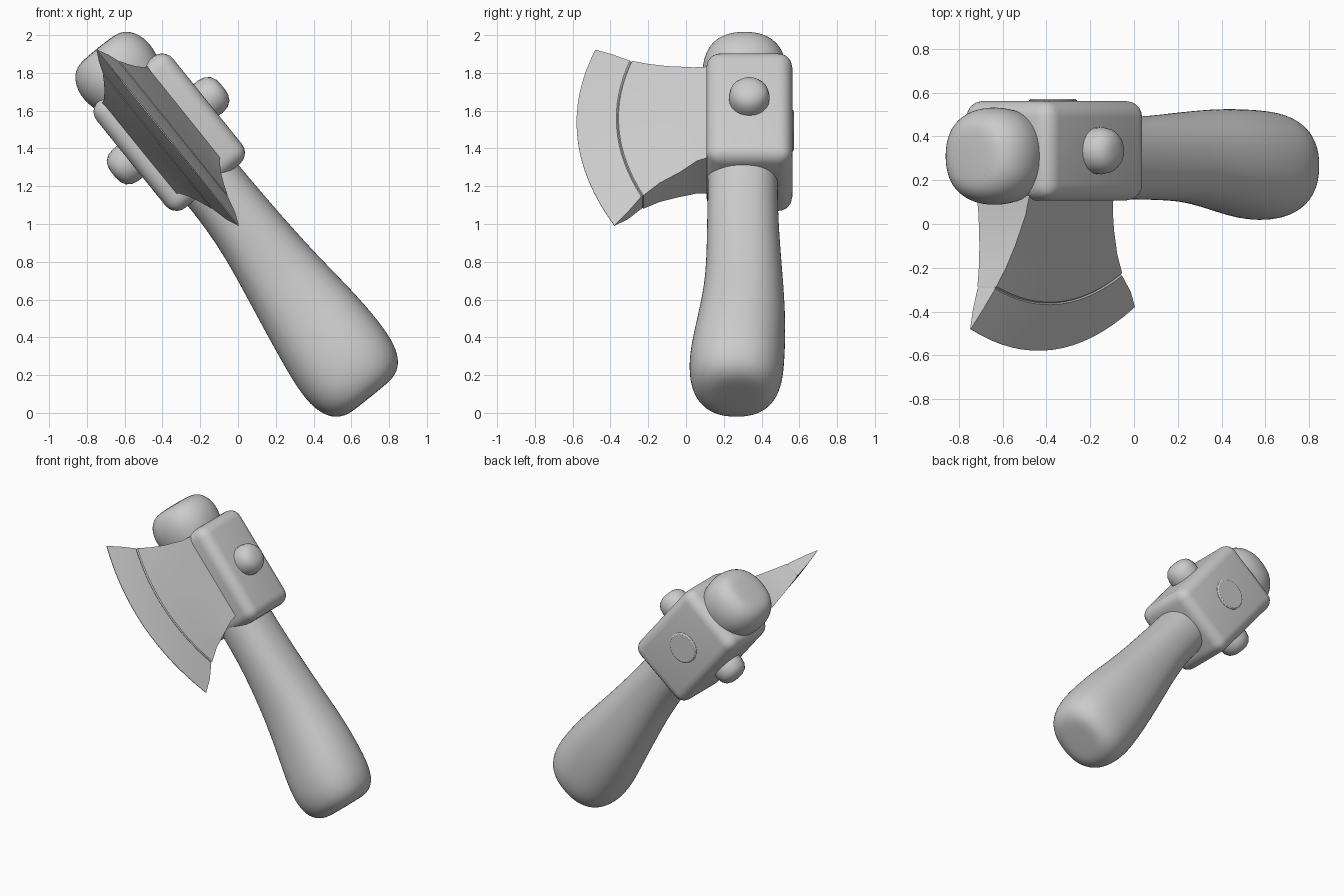
import bpy, bmesh, math
from mathutils import Matrix, Vector

if "Cube" in bpy.data.objects:
    bpy.data.objects.remove(bpy.data.objects["Cube"], do_unlink=True)

grey = bpy.data.materials.new("clay_grey")
grey.use_nodes = True
colour = (0.6, 0.6, 0.6, 1)
grey.diffuse_color = colour
grey.node_tree.nodes["Principled BSDF"].inputs["Base Color"].default_value = colour

# Parts are built upright (z along the handle), then leaned over together
LEAN = Matrix.Rotation(math.radians(-38.9), 4, 'Y')


def finish(name, bm, angle=35):
    bmesh.ops.recalc_face_normals(bm, faces=bm.faces)
    bm.transform(LEAN)
    mesh = bpy.data.meshes.new(name)
    bm.to_mesh(mesh)
    bm.free()
    mesh.materials.append(grey)
    obj = bpy.data.objects.new(name, mesh)
    bpy.context.collection.objects.link(obj)
    bpy.ops.object.select_all(action='DESELECT')
    obj.select_set(True)
    bpy.context.view_layer.objects.active = obj
    bpy.ops.object.shade_smooth_by_angle(angle=math.radians(angle))
    return obj


def loft(rings):
    bm = bmesh.new()
    loops = [[bm.verts.new(p) for p in ring] for ring in rings]
    n = len(loops[0])
    for a, b in zip(loops, loops[1:]):
        for i in range(n):
            j = (i + 1) % n
            bm.faces.new((a[i], a[j], b[j], b[i]))
    bm.faces.new(loops[0])
    bm.faces.new(loops[-1])
    return bm


def oval(z, x, y, rx, ry, n=24, power=0.88):
    def bulge(v):
        return math.copysign(abs(v) ** power, v)
    turns = [math.tau * i / n for i in range(n)]
    return [(x + rx * bulge(math.cos(a)), y + ry * bulge(math.sin(a)), z) for a in turns]


# Handle: swelling grip, slim neck and flared top knob
sections = [
    (-0.375, 0.60, 0.27, 0.10, 0.09), (-0.37, 0.60, 0.27, 0.17, 0.155),
    (-0.33, 0.60, 0.265, 0.235, 0.215), (-0.24, 0.60, 0.265, 0.275, 0.25),
    (-0.10, 0.605, 0.27, 0.283, 0.255), (0.13, 0.62, 0.295, 0.26, 0.235),
    (0.40, 0.63, 0.31, 0.22, 0.205), (0.75, 0.655, 0.30, 0.178, 0.19),
    (1.10, 0.655, 0.30, 0.17, 0.185), (1.60, 0.64, 0.31, 0.19, 0.19),
    (1.72, 0.635, 0.31, 0.215, 0.215), (1.81, 0.635, 0.31, 0.235, 0.23),
    (1.90, 0.635, 0.31, 0.215, 0.21), (1.955, 0.635, 0.31, 0.165, 0.165),
    (1.97, 0.635, 0.31, 0.10, 0.10),
]
handle = finish("handle", loft([oval(*s) for s in sections]), 180)
smooth = handle.modifiers.new("Smooth", 'SUBSURF')
smooth.levels = smooth.render_levels = 2

# Head block: softly rounded box around the top of the handle
bm = bmesh.new()
bmesh.ops.create_cube(bm, size=1, matrix=Matrix.Translation((0.65, 0.335, 1.385))
                      @ Matrix.Diagonal((0.52, 0.455, 0.73, 1)))
bmesh.ops.bevel(bm, geom=bm.edges[:], offset=0.075, segments=5, profile=0.5, affect='EDGES')
finish("head_block", bm, 60)


# Blade: wedge that fans out to a curved cutting edge
def blade_row(y_low, y_high, bow, z_low, z_high, half, n=16):
    side = []
    for i in range(n + 1):
        v = i / n
        y = y_low + (y_high - y_low) * v - bow * (1 - (2 * v - 1) ** 2)
        side.append((y, z_low + (z_high - z_low) * v))
    return ([(0.625 + half, y, z) for y, z in side]
            + [(0.625 - half, y, z) for y, z in reversed(side)])


rows = [
    (0.16, 0.16, 0, 1.12, 1.725, 0.16),
    (0.06, 0.04, 0.01, 1.10, 1.735, 0.138),
    (-0.03, -0.10, 0.04, 1.05, 1.77, 0.105),
    (-0.14, -0.20, 0.07, 0.995, 1.805, 0.08),
    (-0.225, -0.285, 0.10, 0.93, 1.845, 0.056),
    (-0.23, -0.29, 0.10, 0.93, 1.845, 0.047),
    (-0.237, -0.297, 0.10, 0.925, 1.85, 0.052),
    (-0.31, -0.39, 0.125, 0.835, 1.91, 0.03),
    (-0.38, -0.48, 0.145, 0.77, 1.965, 0.002),
]
finish("blade", loft([blade_row(*r) for r in rows]), 30)

# Domed bolts on both cheeks of the block
dome = [(0, 0.105), (0.05, 0.108), (0.09, 0.10), (0.118, 0.08), (0.133, 0.05), (0.137, 0.02)]
for name, sign in (("left_bolt", 1), ("right_bolt", -1)):
    bm = loft([oval(h, 0, 0, r, r, 24, 1) for h, r in dome])
    turn = Matrix.Rotation(sign * math.pi / 2, 4, 'Y')
    bm.transform(Matrix.Translation((0.65 + sign * 0.235, 0.335, 1.395)) @ turn)
    finish(name, bm, 60)

# Flat plug set in the back of the block, ringed by a shallow lip
plug = [(0, 0.11), (0.025, 0.11), (0.032, 0.10), (0.032, 0.06)]
bm = loft([oval(h, 0, 0, r, r, 28, 1) for h, r in plug])
bm.transform(Matrix.Translation((0.65, 0.54, 1.395)) @ Matrix.Rotation(-math.pi / 2, 4, 'X'))
finish("back_plug", bm, 30)
